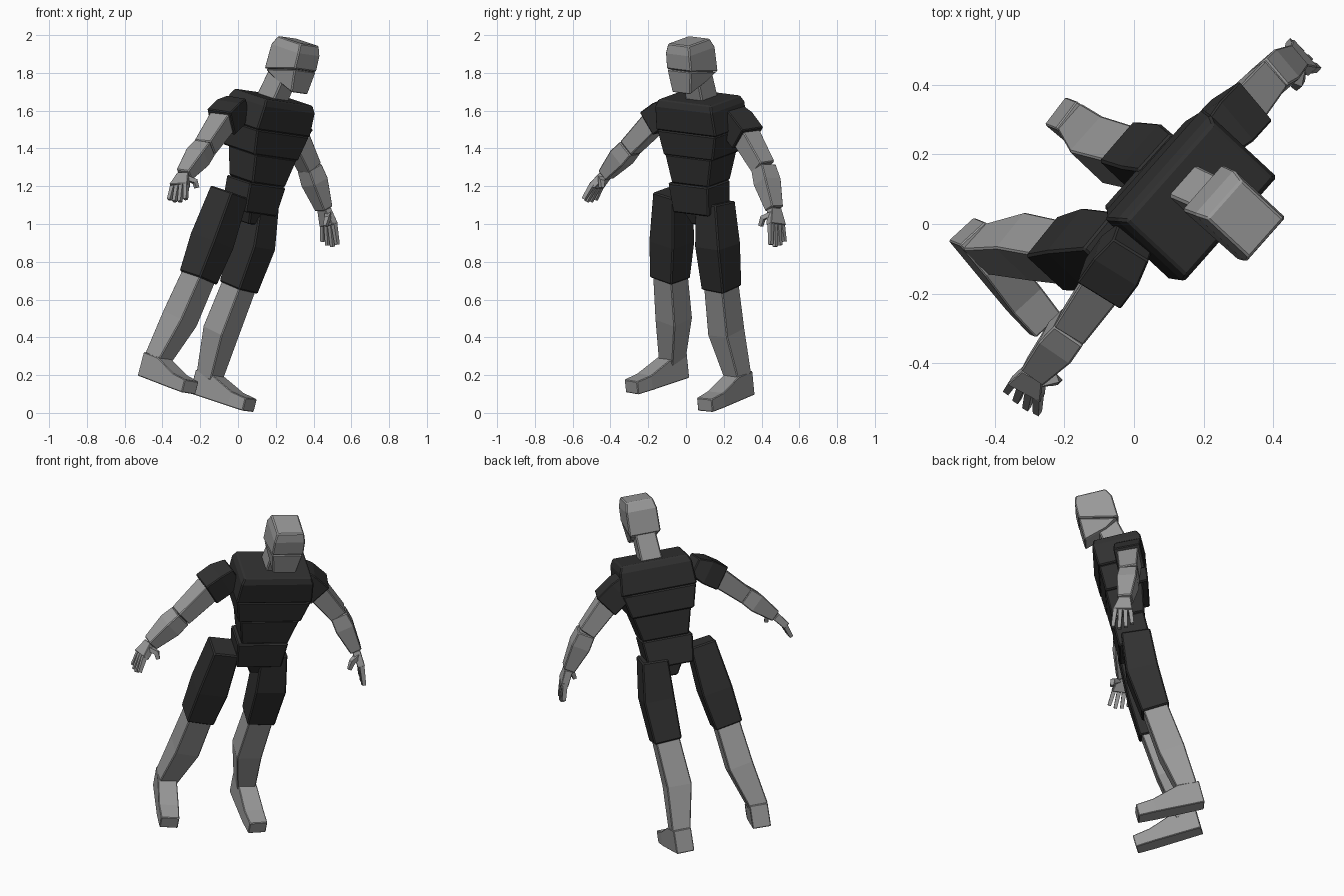
import bpy
import bmesh
from mathutils import Vector as V

cube = bpy.data.objects.get("Cube")
if cube:
    bpy.data.objects.remove(cube, do_unlink=True)


def material(name, value):
    m = bpy.data.materials.new(name)
    m.use_nodes = True
    colour = (value, value, value, 1)
    m.diffuse_color = colour
    m.node_tree.nodes["Principled BSDF"].inputs["Base Color"].default_value = colour
    return m


SKIN = material("grey skin", 0.32)
CLOTH = material("dark cloth", 0.03)

# Leaning body frame: left, front and up directions around the pelvis
FRONT = V((0.71, -0.66, -0.24)).normalized()
LEFT = V((0.675, 0.73, -0.1))
LEFT = (LEFT - FRONT * LEFT.dot(FRONT)).normalized()
UP = FRONT.cross(LEFT).normalized()
PELVIS = V((0.09, 0.065, 1.15))


def body(a, b, c):
    return PELVIS + LEFT * a + FRONT * b + UP * c


def skin(name, rings, mat, bevel=0.006):
    """Closed block through four-cornered rings."""
    bm = bmesh.new()
    loops = [[bm.verts.new(p) for p in ring] for ring in rings]
    bm.faces.new(loops[0])
    bm.faces.new(loops[-1])
    for low, high in zip(loops, loops[1:]):
        for i in range(4):
            j = (i + 1) % 4
            bm.faces.new((low[i], low[j], high[j], high[i]))
    bmesh.ops.recalc_face_normals(bm, faces=bm.faces)
    mesh = bpy.data.meshes.new(name)
    bm.to_mesh(mesh)
    bm.free()
    mesh.materials.append(mat)
    obj = bpy.data.objects.new(name, mesh)
    bpy.context.collection.objects.link(obj)
    if bevel:
        mod = obj.modifiers.new("soft edges", "BEVEL")
        mod.width = bevel
        mod.segments = 1
        mod.limit_method = "ANGLE"


def quad(centre, across, along, w, d):
    return [centre + across * (w / 2 * i) + along * (d / 2 * j)
            for i, j in ((-1, -1), (1, -1), (1, 1), (-1, 1))]


def block(name, sections, mat, bevel=0.007):
    """Torso block from (a, b, c, width, depth) sections, bottom to top."""
    skin(name, [quad(body(a, b, c), LEFT, FRONT, w, d)
                for a, b, c, w, d in sections], mat, bevel)


def limb(name, points, sizes, mat, bevel=0.005):
    """Tapered limb through points, with (width, depth) at each."""
    pts = [V(p) for p in points]
    rings = []
    for i, p in enumerate(pts):
        t = (pts[min(i + 1, len(pts) - 1)] - pts[max(i - 1, 0)]).normalized()
        along = (FRONT - t * FRONT.dot(t)).normalized()
        rings.append(quad(p, along.cross(t), along, *sizes[i]))
    skin(name, rings, mat, bevel)


# Torso and neck
block("crotch", [(0, -0.01, -0.15, 0.07, 0.1), (0, -0.01, -0.05, 0.16, 0.15)], CLOTH)
block("pelvis", [(0, -0.015, -0.085, 0.25, 0.18), (0, -0.015, 0.075, 0.285, 0.18)], CLOTH)
block("belly", [(0.01, -0.02, 0.075, 0.26, 0.18), (0.015, -0.035, 0.23, 0.33, 0.21)], CLOTH)
block("lower_chest", [(0.015, -0.05, 0.225, 0.35, 0.24), (0.02, -0.058, 0.36, 0.415, 0.26)], CLOTH)
block("upper_chest", [(0.02, -0.058, 0.36, 0.425, 0.265), (0.02, -0.058, 0.49, 0.405, 0.27),
                      (0.02, -0.058, 0.527, 0.375, 0.24)], CLOTH)
block("neck", [(0.025, -0.075, 0.5, 0.12, 0.13), (0.035, -0.035, 0.7, 0.115, 0.12)], SKIN)

# Head: cranium with a tilted brow line, and a jaw running down to the chin
TILT = (-0.025, -0.025, 0.025, 0.025)


def head_ring(b, c, w, d, tilt):
    ring = quad(body(0.037, b, c), LEFT, FRONT, w, d)
    return [p + UP * (t * tilt) for p, t in zip(ring, TILT)]


skin("cranium", [head_ring(-0.006, 0.69, 0.175, 0.212, 1),
                 head_ring(-0.005, 0.8, 0.172, 0.207, 0),
                 head_ring(0, 0.851, 0.15, 0.17, 0)], SKIN)
skin("jaw", [head_ring(0.033, 0.607, 0.13, 0.13, -0.8),
             head_ring(-0.002, 0.688, 0.17, 0.203, 1)], SKIN)

# Arms: shoulder, sleeve end, elbow, wrist, knuckles, fingertips
ARMS = {
    "left": [(0.21, 0.22, 1.6), (0.31, 0.328, 1.455), (0.378, 0.41, 1.3),
             (0.455, 0.467, 1.08), (0.48, 0.478, 0.995), (0.488, 0.485, 0.885)],
    "right": [(0.0, -0.05, 1.63), (-0.09, -0.173, 1.54), (-0.175, -0.295, 1.405),
              (-0.285, -0.425, 1.26), (-0.31, -0.475, 1.2), (-0.322, -0.515, 1.12)],
}
for side, points in ARMS.items():
    shoulder, cuff, elbow, wrist, knuckle, tip = map(V, points)
    inward = -LEFT if side == "left" else LEFT
    limb(side + "_sleeve", [shoulder, shoulder.lerp(cuff, 0.45), cuff],
         [(0.1, 0.12), (0.14, 0.15), (0.14, 0.148)], CLOTH)
    limb(side + "_upper_arm", [shoulder.lerp(cuff, 0.8), elbow],
         [(0.115, 0.12), (0.095, 0.1)], SKIN)
    limb(side + "_forearm", [elbow, elbow.lerp(wrist, 0.35), wrist],
         [(0.095, 0.1), (0.105, 0.11), (0.065, 0.078)], SKIN)
    limb(side + "_hand", [wrist, knuckle], [(0.045, 0.065), (0.04, 0.108)], SKIN, 0.003)
    reach = tip - knuckle
    spread = (FRONT - reach * FRONT.dot(reach) / reach.length_squared).normalized()
    for i, finger in enumerate(("little", "ring", "middle", "index")):
        off = spread * (i - 1.5)
        start = knuckle - reach * 0.1 + off * 0.027
        end = knuckle + reach * (0.8, 0.98, 1.05, 0.95)[i] + off * 0.035
        limb(f"{side}_{finger}_finger", [start, end], [(0.026, 0.023), (0.02, 0.019)], SKIN, 0)
    base = wrist.lerp(knuckle, 0.3) + spread * 0.02
    joint = base + spread * 0.03 + inward * 0.04 + reach * 0.25
    limb(side + "_thumb", [base, joint, joint + reach * 0.4 + inward * 0.02],
         [(0.026, 0.035), (0.025, 0.028), (0.02, 0.02)], SKIN, 0)

# Legs: hip, mid thigh, hem, calf, ankle
LEGS = {
    "left": [(0.115, 0.155, 1.115), (0.08, 0.167, 0.89), (0.003, 0.188, 0.663),
             (-0.09, 0.213, 0.43), (-0.148, 0.275, 0.2)],
    "right": [(-0.045, -0.07, 1.17), (-0.137, -0.075, 0.91), (-0.21, -0.085, 0.715),
              (-0.307, -0.065, 0.5), (-0.425, -0.074, 0.292)],
}
TOES = {"left": (0.755, -0.6, -0.25), "right": (0.63, -0.73, -0.24)}
for side, points in LEGS.items():
    hip, thigh, hem, calf, ankle = map(V, points)
    limb(side + "_shorts_leg", [hip, thigh, hem],
         [(0.145, 0.16), (0.172, 0.178), (0.155, 0.155)], CLOTH, 0.007)
    limb(side + "_shin", [thigh.lerp(hem, 0.85), calf, ankle - UP * 0.01],
         [(0.132, 0.135), (0.138, 0.145), (0.1, 0.11)], SKIN)
    toe = V(TOES[side]).normalized()
    out = toe.cross(UP).normalized()
    up = out.cross(toe)
    heel = ankle - toe * 0.065 - up * 0.12
    rings = []
    for dist, height, width in ((0, 0.13, 0.1), (0.12, 0.13, 0.105),
                                (0.27, 0.08, 0.11), (0.37, 0.07, 0.1)):
        rings.append(quad(heel + toe * dist + up * (height / 2), out, up, width, height))
    skin(side + "_foot", rings, SKIN, 0.004)
